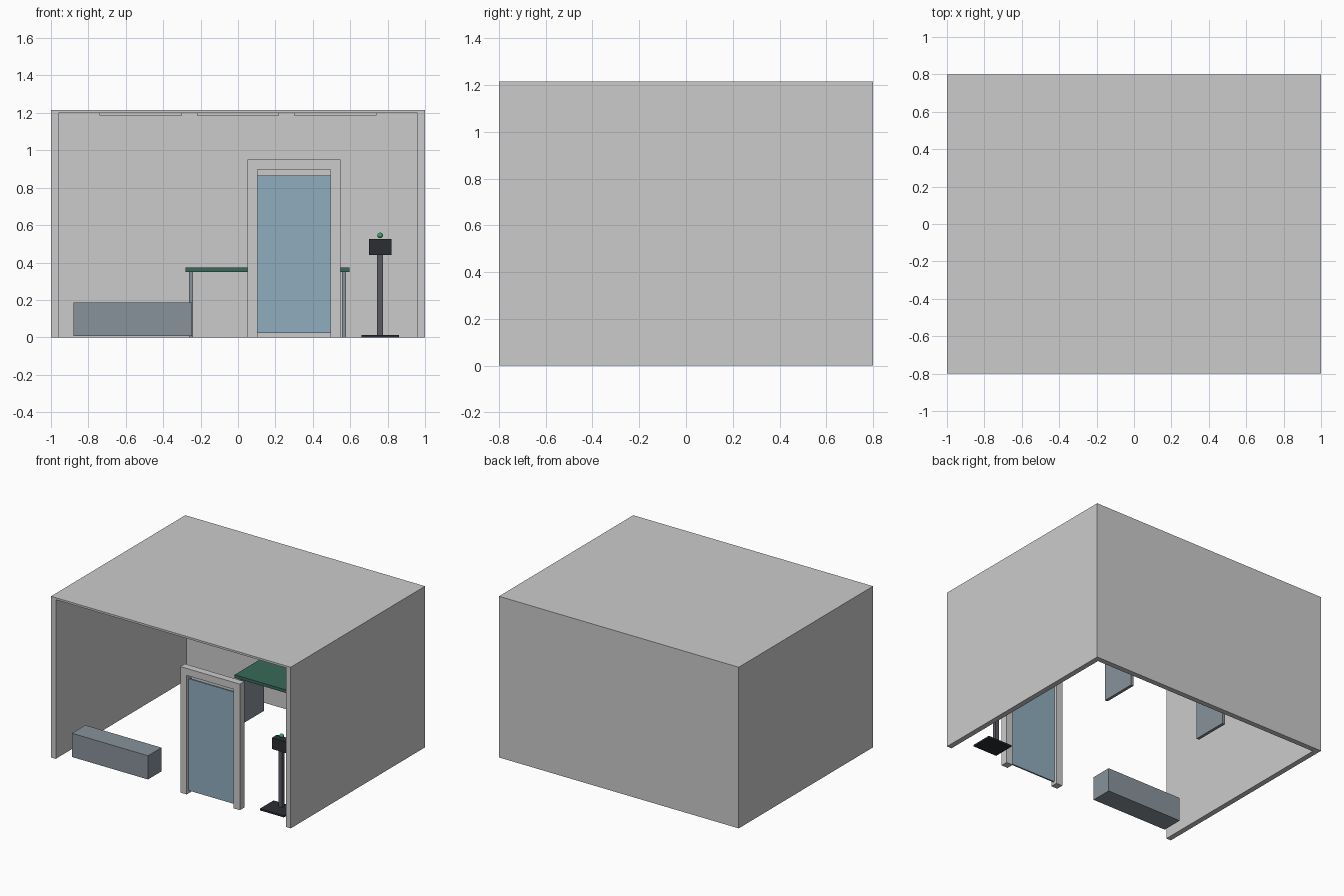
import bpy

if "Cube" in bpy.data.objects:
    bpy.data.objects.remove(bpy.data.objects["Cube"])

def material(name, rgb):
    m = bpy.data.materials.new(name)
    m.diffuse_color = (*rgb, 1)
    m.use_nodes = True
    m.node_tree.nodes["Principled BSDF"].inputs["Base Color"].default_value = m.diffuse_color
    return m

slate = material("slate", (0.25, 0.29, 0.33))
green = material("dark_green", (0.04, 0.14, 0.10))
blue = material("blue_glass", (0.28, 0.42, 0.52))
dark = material("charcoal", (0.025, 0.027, 0.032))
steel = material("dark_steel", (0.10, 0.105, 0.12))
lamp = material("lamp_green", (0.04, 0.4, 0.15))
white = material("lamp_white", (0.85, 0.87, 0.88))

def box(name, x, y, z, mat=None):
    """Box from (min, max) ranges on each axis."""
    loc = [(r[0] + r[1]) / 2 for r in (x, y, z)]
    bpy.ops.mesh.primitive_cube_add(size=1, location=loc)
    o = bpy.context.object
    o.name = name
    o.scale = [r[1] - r[0] for r in (x, y, z)]
    bpy.ops.object.transform_apply(location=False, rotation=False, scale=True)
    if mat:
        o.data.materials.append(mat)
    return o

# Room shell: open front, no floor
box("left_wall", (-1, -0.96), (-0.8, 0.8), (0, 1.2))
box("right_wall", (0.96, 1), (-0.8, 0.8), (0, 1.2))
box("back_wall", (-0.96, 0.96), (0.76, 0.8), (0, 1.2))
box("ceiling", (-1, 1), (-0.8, 0.8), (1.2, 1.215))

# Ceiling light panels
for i, cx in enumerate((-0.52, 0, 0.52)):
    box(f"ceiling_light_{i + 1}", (cx - 0.22, cx + 0.22), (-0.1, 0.1), (1.187, 1.2), white)

# Door frame with glass panel
FY = (-0.758, -0.704)
box("door_left_post", (0.05, 0.103), FY, (0, 0.897))
box("door_right_post", (0.494, 0.547), FY, (0, 0.897))
box("door_lintel", (0.05, 0.547), FY, (0.897, 0.95))
box("door_glass", (0.103, 0.494), (-0.737, -0.725), (0.022, 0.865), blue)

# Bench
box("bench", (-0.88, -0.245), (-0.722, -0.562), (0.006, 0.185), slate)

# Table with panel legs
box("table_top", (-0.28, 0.595), (0.36, 0.675), (0.35, 0.373), green)
for name, x in (("table_left_leg", (-0.262, -0.24)), ("table_right_leg", (0.555, 0.577))):
    box(name, x, (0.38, 0.655), (0, 0.35), slate)

# Reader stand
box("stand_base", (0.66, 0.86), (-0.682, -0.52), (0, 0.013), dark)
box("stand_pole", (0.744, 0.774), (-0.58, -0.55), (0.013, 0.44), steel)
box("stand_head", (0.70, 0.82), (-0.595, -0.535), (0.44, 0.525), dark)
bpy.ops.mesh.primitive_uv_sphere_add(segments=24, ring_count=12, radius=0.015, location=(0.76, -0.565, 0.545))
ball = bpy.context.object
ball.name = "stand_indicator"
ball.data.materials.append(lamp)
bpy.ops.object.shade_smooth_by_angle()
